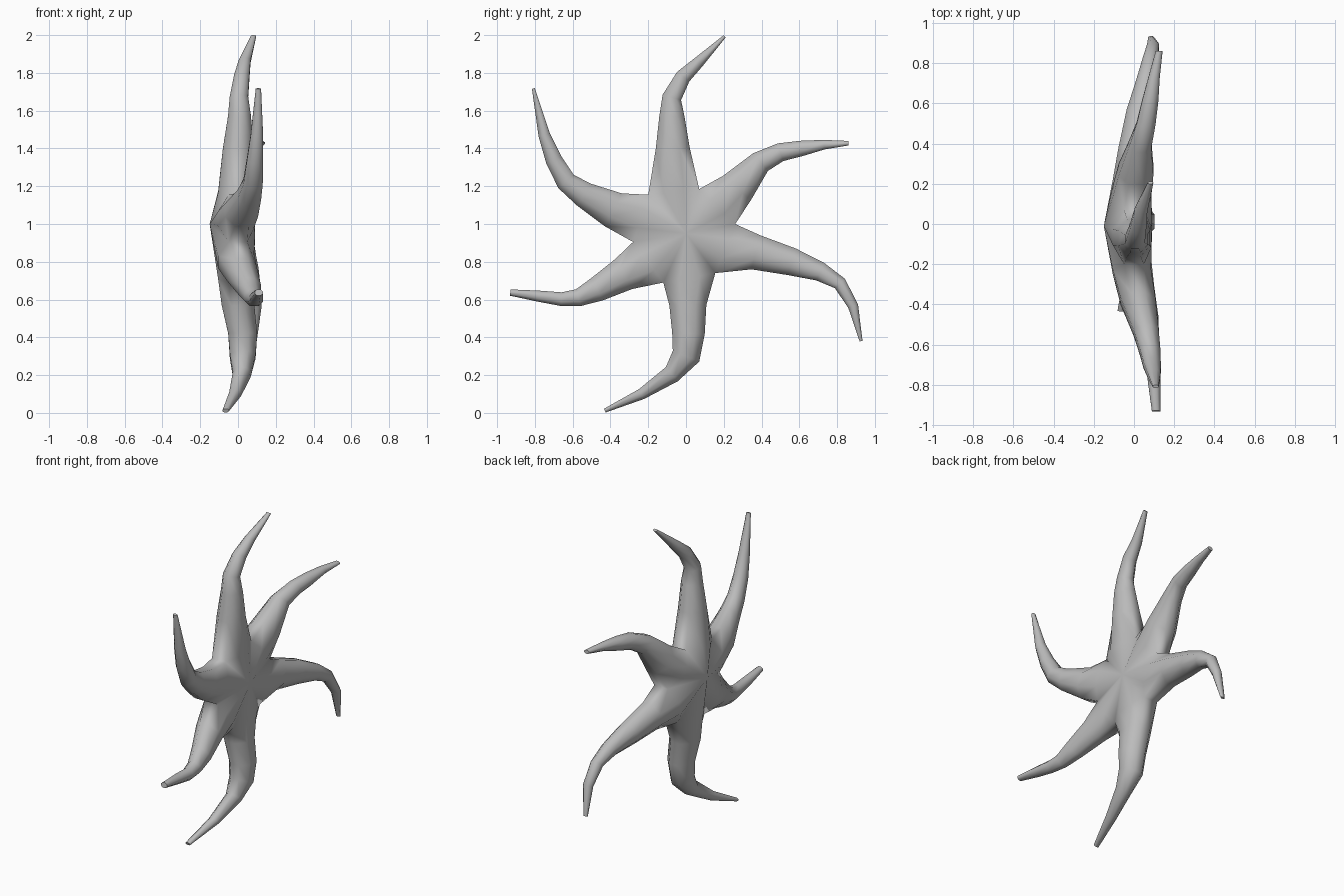
import bpy
import bmesh
import math
from mathutils import Vector

cube = bpy.data.objects.get("Cube")
if cube:
    bpy.data.objects.remove(cube, do_unlink=True)

SIDES = 8
FRONT_X, BACK_X = 0.09, -0.15

# Arm centre lines, counter-clockwise: (y, z, half width, x)
upper_back_arm = [(.27, 1.19, .1, .01), (.395, 1.328, .062, .03), (.5, 1.38, .05, .06),
                  (.61, 1.4, .042, .08), (.73, 1.42, .026, .1), (.86, 1.428, .012, .125)]
top_arm = [(-.07, 1.4, .092, -.0), (-.075, 1.57, .068, .008), (-.075, 1.67, .052, .005),
           (-.015, 1.78, .042, .02), (.07, 1.86, .03, .035), (.205, 1.994, .008, .082)]
upper_front_arm = [(-.385, 1.075, .1, .02), (-.54, 1.155, .07, .06), (-.635, 1.225, .055, .08),
                   (-.7, 1.34, .045, .09), (-.75, 1.47, .032, .1), (-.808, 1.717, .008, .108)]
lower_front_arm = [(-.33, .735, .093, .02), (-.47, .655, .068, .06), (-.57, .61, .047, .08),
                   (-.66, .602, .037, .095), (-.78, .618, .03, .1), (-.93, .637, .017, .11)]
bottom_arm = [(.01, .57, .1, .0), (.013, .42, .088, .025), (0, .3, .077, .025),
              (-.075, .205, .05, .02), (-.235, .1, .03, -.015), (-.43, .012, .011, -.065)]
lower_back_arm = [(.37, .85, .095, .005), (.56, .8, .075, .03), (.71, .748, .052, .06),
                  (.815, .685, .037, .08), (.885, .565, .028, .095), (.927, .38, .008, .085)]
arms = [upper_back_arm, top_arm, upper_front_arm, lower_front_arm, bottom_arm, lower_back_arm]

# Notches between neighbouring arms (y, z); notch i sits clockwise of arm i
notches = [(.26, 1.0), (.07, 1.185), (-.2, 1.155), (-.28, .905), (-.12, .69), (.155, .74)]

bm = bmesh.new()
notch_front = [bm.verts.new((.05, y, z)) for y, z in notches]
notch_back = [bm.verts.new((-.05, y, z)) for y, z in notches]
centre_front = bm.verts.new((FRONT_X, 0, .95))
centre_back = bm.verts.new((BACK_X, -.01, 1.0))


def base_ring(i):
    """Ring where an arm meets the body, sharing the notch vertices."""
    j = (i + 1) % len(arms)
    right, left = Vector(notches[i]), Vector(notches[j])

    def between(t, x):
        y, z = right.lerp(left, t)
        return bm.verts.new((x, y, z))

    return [notch_front[i], between(.3, .085), between(.7, .085), notch_front[j],
            notch_back[j], between(.65, -.105), between(.35, -.105), notch_back[i]]


def arm_ring(path, k):
    """Oval ring square to the arm's centre line."""
    y, z, width, x = path[k]
    before, after = path[max(k - 1, 0)], path[min(k + 1, len(path) - 1)]
    along = Vector((0, after[0] - before[0], after[1] - before[1])).normalized()
    side = Vector((0, along.z, -along.y))
    depth = .8 * width + .008
    ring = []
    for n in range(SIDES):
        a = 2 * math.pi * (n + .5) / SIDES
        offset = side * width * math.cos(a) + Vector((depth * math.sin(a), 0, 0))
        ring.append(bm.verts.new(Vector((x, y, z)) + offset * 1.06))
    return ring


# Arms lofted out of the body
for i, path in enumerate(arms):
    rings = [base_ring(i)] + [arm_ring(path, k) for k in range(len(path))]
    for inner, outer in zip(rings, rings[1:]):
        for n in range(SIDES):
            m = (n + 1) % SIDES
            bm.faces.new((inner[n], inner[m], outer[m], outer[n]))
    bm.faces.new(rings[-1])
    # Body faces fanning from the centre to this arm
    base = rings[0]
    for n in range(3):
        bm.faces.new((centre_front, base[n], base[n + 1]))
        bm.faces.new((centre_back, base[n + 4], base[n + 5]))

bmesh.ops.recalc_face_normals(bm, faces=bm.faces)
mesh = bpy.data.meshes.new("sea_star")
bm.to_mesh(mesh)
bm.free()
star = bpy.data.objects.new("sea_star", mesh)
bpy.context.collection.objects.link(star)

# Plain grey skin
grey = bpy.data.materials.new("light_grey")
grey.use_nodes = True
grey.diffuse_color = (.5, .5, .5, 1)
grey.node_tree.nodes["Principled BSDF"].inputs["Base Color"].default_value = (.5, .5, .5, 1)
mesh.materials.append(grey)

bpy.context.view_layer.objects.active = star
star.select_set(True)
bpy.ops.object.shade_smooth_by_angle(angle=math.radians(60))
